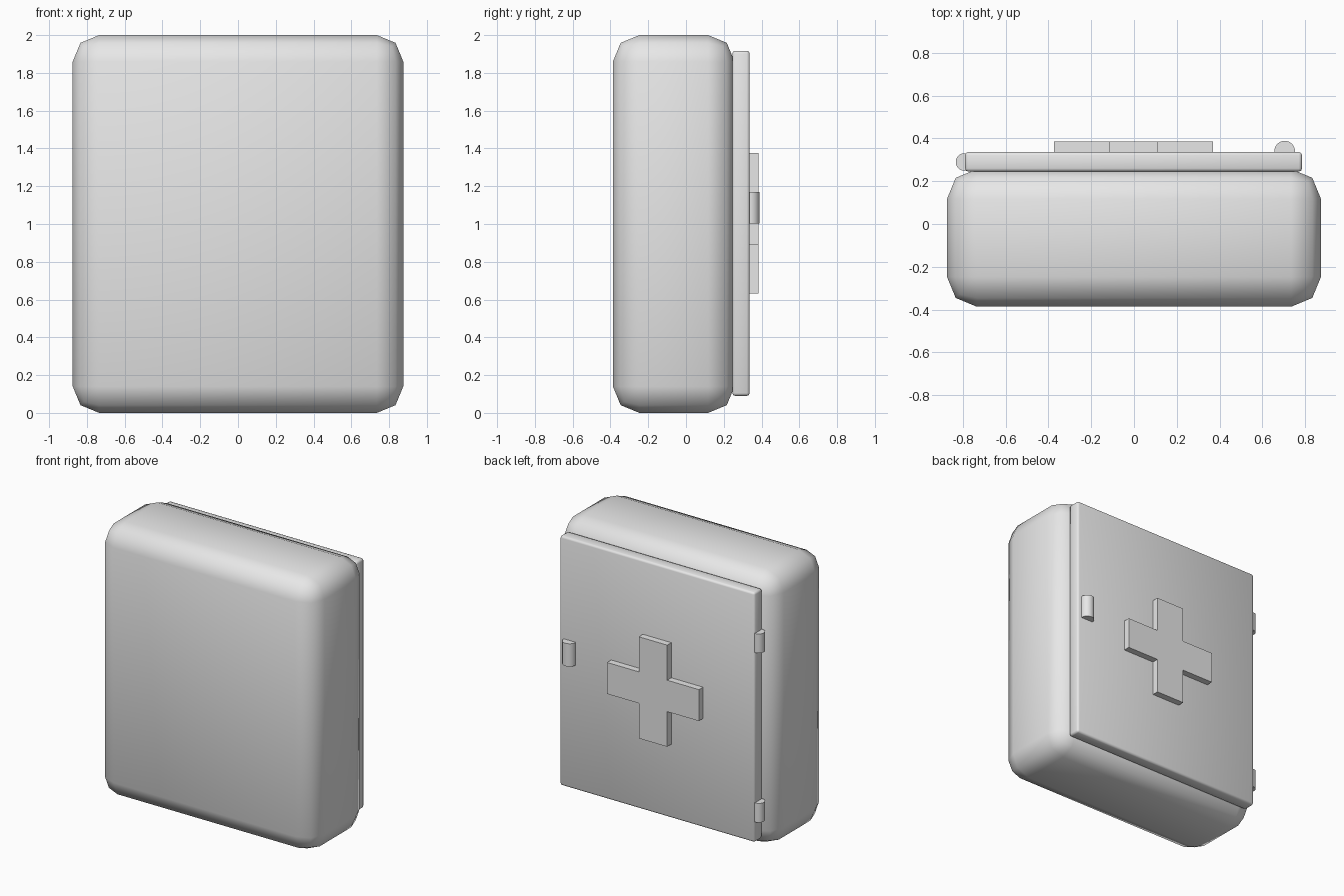
import bpy
import bmesh
import math
from mathutils import Matrix

cube = bpy.data.objects.get("Cube")
if cube:
    bpy.data.objects.remove(cube, do_unlink=True)

# Single light grey paint
GREY = (0.8, 0.8, 0.8, 1)
paint = bpy.data.materials.new("light_grey")
paint.use_nodes = True
paint.diffuse_color = GREY
paint.node_tree.nodes["Principled BSDF"].inputs["Base Color"].default_value = GREY


def finish(name, bm, bevel=0, segments=2, smooth_angle=40):
    """Turn a bmesh into a painted object with optional rounded edges."""
    bmesh.ops.recalc_face_normals(bm, faces=bm.faces)
    mesh = bpy.data.meshes.new(name)
    bm.to_mesh(mesh)
    bm.free()
    mesh.materials.append(paint)
    obj = bpy.data.objects.new(name, mesh)
    bpy.context.collection.objects.link(obj)
    bpy.ops.object.select_all(action="DESELECT")
    obj.select_set(True)
    bpy.context.view_layer.objects.active = obj
    if bevel:
        mod = obj.modifiers.new("rounded_edges", "BEVEL")
        mod.width = bevel
        mod.segments = segments
        bpy.ops.object.modifier_apply(modifier=mod.name)
    bpy.ops.object.shade_smooth_by_angle(angle=math.radians(smooth_angle))
    return obj


def box(name, low, high, bevel, segments):
    bm = bmesh.new()
    bmesh.ops.create_cube(bm, size=1)
    for v in bm.verts:
        v.co = [a + (c + 0.5) * (b - a) for a, b, c in zip(low, high, v.co)]
    return finish(name, bm, bevel, segments, 50)


def upright_cylinder(name, x, y, z, radius, height):
    bm = bmesh.new()
    bmesh.ops.create_cone(bm, cap_ends=True, segments=32, radius1=radius,
                          radius2=radius, depth=height,
                          matrix=Matrix.Translation((x, y, z)))
    return finish(name, bm)


# Cabinet body and its door
box("cabinet_body", (-0.875, -0.387, 0), (0.875, 0.257, 2), 0.14, 2)
box("door", (-0.79, 0.245, 0.09), (0.786, 0.337, 1.917), 0.015, 2)

# Raised cross: one outline, extruded out of the door
reach, arm = 0.372, 0.115
corner = [(reach, -arm), (reach, arm), (arm, arm)]
bm = bmesh.new()
outline = []
for turn in range(4):
    c, s = round(math.cos(turn * math.pi / 2)), round(math.sin(turn * math.pi / 2))
    for x, z in corner:
        outline.append(bm.verts.new((x * c - z * s - 0.002, 0.33, x * s + z * c + 1.003)))
face = bm.faces.new(outline)
front = bmesh.ops.extrude_face_region(bm, geom=[face])["geom"]
bmesh.ops.translate(bm, vec=(0, 0.055, 0),
                    verts=[g for g in front if isinstance(g, bmesh.types.BMVert)])
finish("raised_cross", bm)

# Door handle and two hinge barrels
upright_cylinder("door_handle", 0.705, 0.341, 1.087, 0.048, 0.167)
for label, z in (("upper", 1.55), ("lower", 0.31)):
    upright_cylinder(label + "_hinge", -0.793, 0.29, z, 0.041, 0.14)
